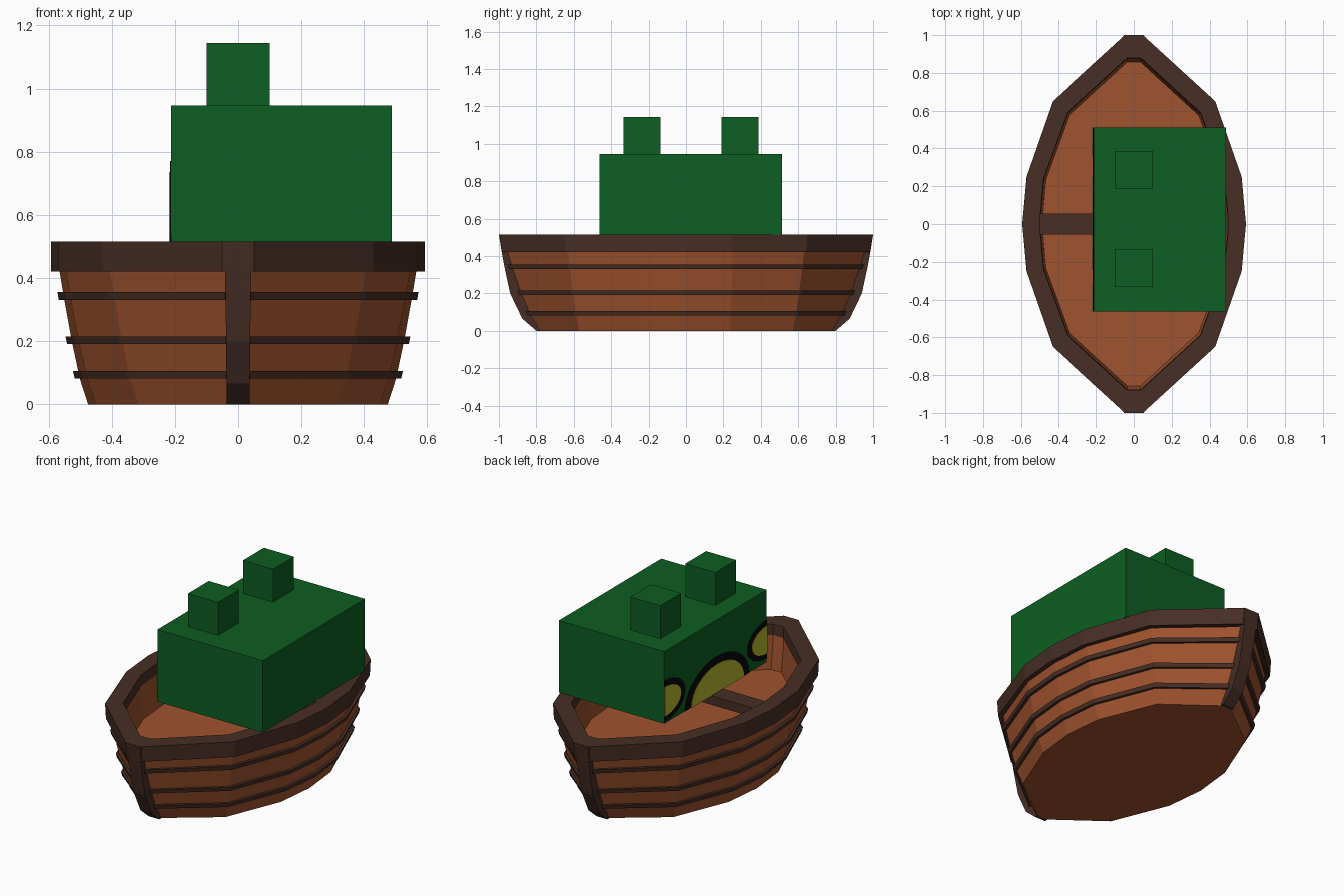
import bpy, bmesh, math

if "Cube" in bpy.data.objects:
    bpy.data.objects.remove(bpy.data.objects["Cube"])


def material(name, r, g, b):
    lin = lambda c: c / 255 / 12.92 if c < 11 else ((c / 255 + 0.055) / 1.055) ** 2.4
    m = bpy.data.materials.new(name)
    m.diffuse_color = (lin(r), lin(g), lin(b), 1)
    m.use_nodes = True
    m.node_tree.nodes["Principled BSDF"].inputs["Base Color"].default_value = m.diffuse_color
    return m


PLANK = material("sienna planks", 160, 83, 46)
TRIM = material("dark brown trim", 71, 46, 37)
GREEN = material("cabin green", 13, 94, 34)
YELLOW = material("olive yellow", 182, 182, 45)
BLACK = material("black", 8, 8, 8)


def loft(name, rings, mat, wrap=False):
    """Join equal rings of points with quads; cap the ends or wrap round."""
    bm = bmesh.new()
    vs = [[bm.verts.new(p) for p in ring] for ring in rings]
    n = len(rings[0])
    pairs = list(zip(vs, vs[1:])) + ([(vs[-1], vs[0])] if wrap else [])
    for a, b in pairs:
        for i in range(n):
            j = (i + 1) % n
            bm.faces.new((a[i], a[j], b[j], b[i]))
    if not wrap:
        bm.faces.new(vs[0])
        bm.faces.new(vs[-1])
    bmesh.ops.recalc_face_normals(bm, faces=bm.faces)
    me = bpy.data.meshes.new(name)
    bm.to_mesh(me)
    bm.free()
    me.materials.append(mat)
    ob = bpy.data.objects.new(name, me)
    bpy.context.collection.objects.link(ob)
    return ob


def box(name, x0, x1, y0, y1, z0, z1, mat):
    ring = lambda z: [(x0, y0, z), (x1, y0, z), (x1, y1, z), (x0, y1, z)]
    return loft(name, [ring(z0), ring(z1)], mat)


def boat_ring(q, z, s=(1, 1)):
    """Mirror a quarter outline (midship to bow) into a full closed ring."""
    q = [(x * s[0], y * s[1]) for x, y in q]
    half = q + [(-x, y) for x, y in reversed(q)]
    return [(x, y, z) for x, y in half] + [(-x, -y, z) for x, y in half[1:-1]]


# Quarter outlines of the hull
BOTTOM = [(0.475, 0), (0.45, 0.235), (0.315, 0.57), (0.035, 0.78)]
UPPER = [(0.565, 0), (0.545, 0.25), (0.405, 0.63), (0.04, 0.955)]
RIM = [(0.593, 0), (0.57, 0.25), (0.43, 0.65), (0.05, 0.998)]
INNER = [(0.502, 0), (0.48, 0.24), (0.352, 0.59), (0.035, 0.88)]


def hull_quarter(z):
    t = z / 0.42
    k = t ** 0.75            # sides flare with a slight curve
    return [(a + (c - a) * k, b + (d - b) * k)
            for (a, b), (c, d) in zip(BOTTOM, UPPER)]


# Hull shell with sunken floor
loft("hull",
     [boat_ring(hull_quarter(z), z) for z in (0, 0.08, 0.2, 0.33, 0.42)]
     + [boat_ring(INNER, 0.45), boat_ring(INNER, 0.25, (0.975, 0.975))], PLANK)

# Rim band
loft("rim", [boat_ring(RIM, 0.42, (1, 0.987)), boat_ring(RIM, 0.515),
             boat_ring(INNER, 0.515), boat_ring(INNER, 0.45, (0.995, 0.995))],
     TRIM, wrap=True)

# Rub strips round the hull
for i, z in enumerate((0.093, 0.203, 0.343)):
    lo, hi = hull_quarter(z - 0.012), hull_quarter(z + 0.012)
    loft(f"strip_{i}", [boat_ring(lo, z - 0.012, (0.98, 0.98)),
                        boat_ring(lo, z - 0.012, (1.032, 1.018)),
                        boat_ring(hi, z + 0.012, (1.032, 1.018)),
                        boat_ring(hi, z + 0.012, (0.98, 0.98))], TRIM, wrap=True)

# Stem posts at both ends: z, outer y, inner y, half width
POST = [(0, 0.80, 0.78, 0.037), (0.065, 0.875, 0.82, 0.037),
        (0.2, 0.94, 0.875, 0.038), (0.35, 0.972, 0.91, 0.04),
        (0.42, 0.985, 0.92, 0.042), (0.515, 1.0, 0.94, 0.052)]
for name, s in (("bow_post", -1), ("stern_post", 1)):
    loft(name, [[(-w, s * yo, z), (w, s * yo, z), (w, s * yi, z), (-w, s * yi, z)]
                for z, yo, yi, w in POST], TRIM)

# Bench across the middle
box("bench", -0.51, 0.51, -0.055, 0.055, 0.45, 0.505, TRIM)

# Cabin block and two funnels
X0, X1, Y0, Y1, Z0, Z1 = -0.213, 0.488, -0.462, 0.512, 0.512, 0.946
box("cabin", X0, X1, Y0, Y1, Z0, Z1, GREEN)
for name, y in (("front_funnel", -0.235), ("rear_funnel", 0.288)):
    box(name, -0.1, 0.1, y - 0.099, y + 0.099, Z1 - 0.01, 1.144, GREEN)


def plate(name, cy, cz, ry, rz, start, depth, mat):
    """Thin half-ellipse plate on the left cabin wall."""
    pts = [(cy + ry * math.cos(a), cz + rz * math.sin(a))
           for a in (math.radians(start + 180 * i / 16) for i in range(17))]
    loft(name, [[(x, y, z) for y, z in pts] for x in (X0, X0 - depth)], mat)


# Painted rounds, cut off by the edges of the left wall
for name, cy, cz, ry, rz, start, t in (("middle_round", 0.01, Z0, 0.305, 0.215, 0, 0.055),
                                       ("rear_round", Y1, 0.645, 0.2, 0.125, 90, 0.045),
                                       ("front_round", Y0, 0.65, 0.185, 0.115, -90, 0.04)):
    plate(name + "_outline", cy, cz, ry, rz, start, 0.003, BLACK)
    plate(name + "_fill", cy, cz, ry - t, rz - t * 0.8, start, 0.006, YELLOW)
